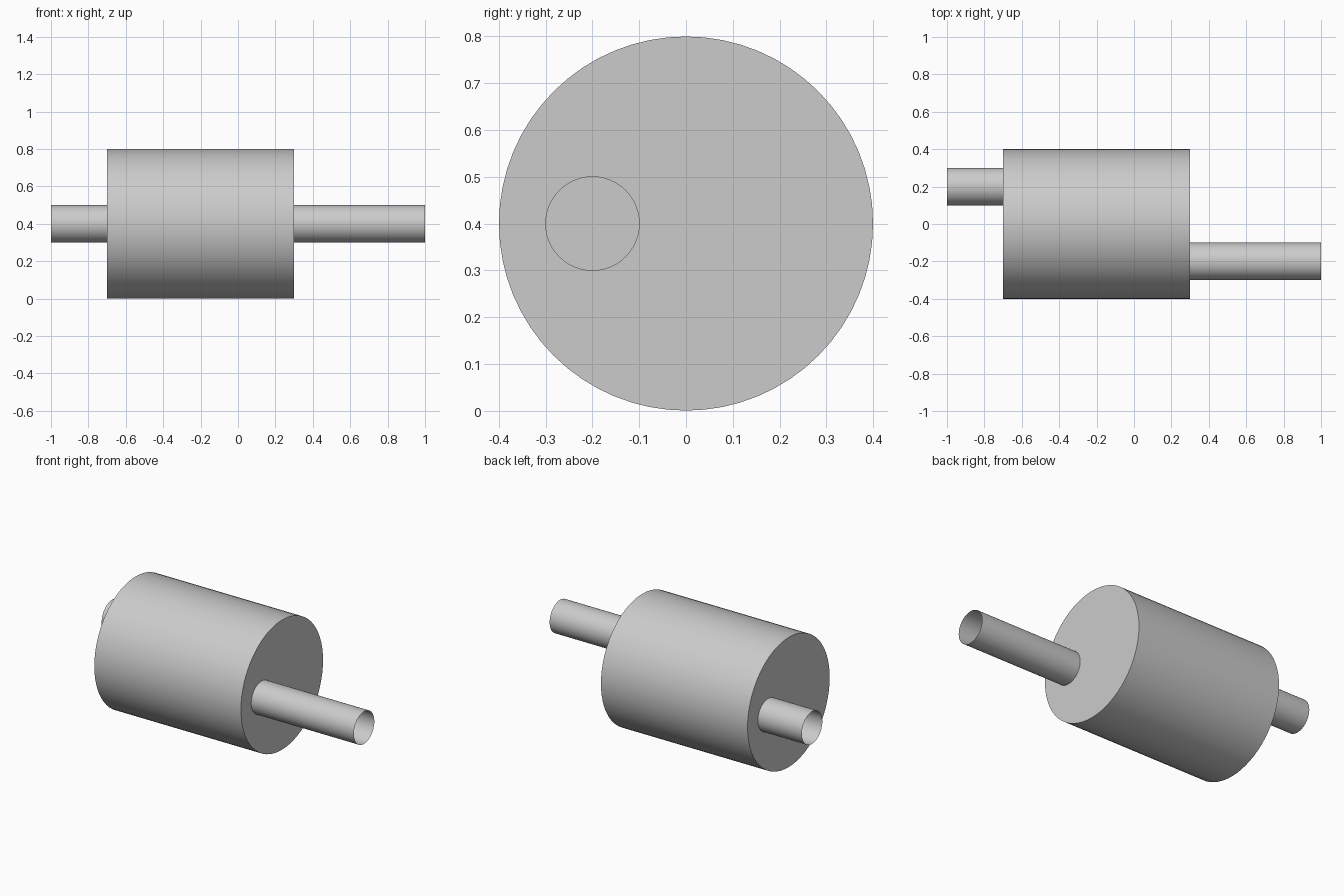
import bpy
import bmesh
from math import cos, sin, tau

cube = bpy.data.objects.get("Cube")
if cube:
    bpy.data.objects.remove(cube)

AXIS_Z = 0.4
PIPE_Y = 0.2
PIPE_RADIUS = 0.1
BODY_RADIUS = 0.4
BODY_LEFT, BODY_RIGHT = 0.3, -0.7

grey = bpy.data.materials.new("light grey metal")
grey.use_nodes = True
grey.diffuse_color = (0.6, 0.6, 0.6, 1)
grey.node_tree.nodes["Principled BSDF"].inputs["Base Color"].default_value = grey.diffuse_color


def ring(bm, x, y, radius, count):
    """Closed loop of edges around an axis along x."""
    verts = [bm.verts.new((x, y + radius * cos(tau * i / count),
                           AXIS_Z + radius * sin(tau * i / count)))
             for i in range(count)]
    return [bm.edges.new((verts[i], verts[(i + 1) % count])) for i in range(count)]


def tube(bm, x0, x1, y, radius, count):
    """Open smooth wall between two rings, returned as its end loops."""
    start, end = ring(bm, x0, y, radius, count), ring(bm, x1, y, radius, count)
    wall = bmesh.ops.bridge_loops(bm, edges=start + end)["faces"]
    for face in wall:
        face.smooth = True
    for edge in start + end:
        edge.smooth = False
    return start, end


def finish(bm, name):
    bmesh.ops.recalc_face_normals(bm, faces=bm.faces)
    # Make sure the walls face away from their own axis
    wall = next(f for f in bm.faces if f.smooth)
    ys = [v.co.y for f in bm.faces if f.smooth for v in f.verts]
    mid = (min(ys) + max(ys)) / 2
    c = wall.calc_center_median()
    if wall.normal.y * (c.y - mid) + wall.normal.z * (c.z - AXIS_Z) < 0:
        bmesh.ops.reverse_faces(bm, faces=bm.faces)
    mesh = bpy.data.meshes.new(name)
    bm.to_mesh(mesh)
    bm.free()
    mesh.materials.append(grey)
    bpy.context.collection.objects.link(bpy.data.objects.new(name, mesh))


# Chamber: a drum whose flat ends open into the offset pipes
bm = bmesh.new()
ends = tube(bm, BODY_RIGHT, BODY_LEFT, 0, BODY_RADIUS, 64)
for rim, x, y in ((ends[0], BODY_RIGHT, PIPE_Y), (ends[1], BODY_LEFT, -PIPE_Y)):
    opening = ring(bm, x, y, PIPE_RADIUS, 48)
    bmesh.ops.triangle_fill(bm, edges=rim + opening, use_beauty=True)
finish(bm, "chamber")

# Thin open pipes on opposite sides of the axis
for name, x0, x1, y in (("left_pipe", BODY_LEFT, 1, -PIPE_Y),
                        ("right_pipe", -1, BODY_RIGHT, PIPE_Y)):
    bm = bmesh.new()
    tube(bm, x0, x1, y, PIPE_RADIUS, 48)
    finish(bm, name)
